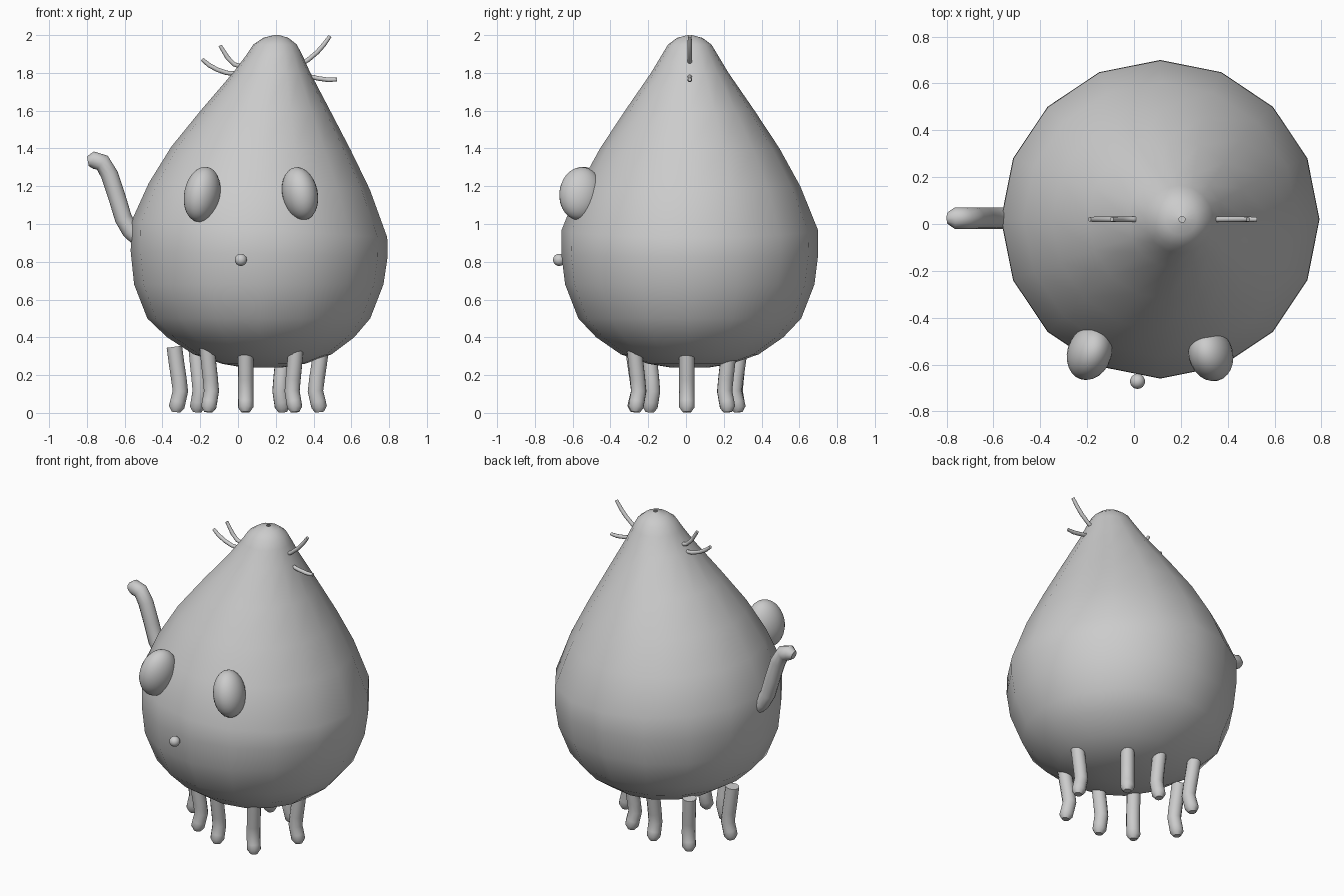
import bpy, bmesh, math
from mathutils import Vector

if "Cube" in bpy.data.objects:
    bpy.data.objects.remove(bpy.data.objects["Cube"])


def finish(obj, angle=75):
    bpy.ops.object.select_all(action='DESELECT')
    obj.select_set(True)
    bpy.context.view_layer.objects.active = obj
    bpy.ops.object.shade_smooth_by_angle(angle=math.radians(angle))


def tube(name, points, radius, tip=0.55):
    """Round tube along a path, narrowing at the last point."""
    curve = bpy.data.curves.new(name, 'CURVE')
    curve.dimensions = '3D'
    curve.bevel_depth = radius
    curve.bevel_resolution = 4
    curve.use_fill_caps = True
    spline = curve.splines.new('POLY')
    spline.points.add(len(points) - 1)
    for p, co in zip(spline.points, points):
        p.co = (*co, 1)
    spline.points[-1].radius = tip
    obj = bpy.data.objects.new(name, curve)
    bpy.context.collection.objects.link(obj)
    bpy.ops.object.select_all(action='DESELECT')
    obj.select_set(True)
    bpy.context.view_layer.objects.active = obj
    bpy.ops.object.convert(target='MESH')
    finish(bpy.context.view_layer.objects.active)


def ball(name, loc, scale, rot=(0, 0, 0)):
    bpy.ops.mesh.primitive_uv_sphere_add(segments=24, ring_count=14, location=loc, rotation=rot)
    obj = bpy.context.object
    obj.name = name
    obj.scale = scale
    finish(obj)


# Body: 16-sided leaning pear, rings of (z, centre x, radius, tilt)
RINGS = [(0.24, .13, .10, 0), (0.26, .135, .22, 0), (0.31, .13, .365, 0),
         (0.40, .12, .495, 0), (0.50, .11, .59, 0), (0.68, .11, .66, 0),
         (0.84, .112, .68, .02), (0.97, .112, .678, .06), (1.2, .113, .585, .03),
         (1.4, .122, .475, .02), (1.6, .145, .343, 0), (1.8, .178, .205, 0),
         (1.9, .193, .145, 0), (1.95, .196, .115, 0), (1.985, .2, .068, 0),
         (2.0, .205, .013, 0)]
SIDES = 16
bm = bmesh.new()
loops = []
for z, cx, r, tilt in RINGS:
    ring = []
    for i in range(SIDES):
        a = 2 * math.pi * i / SIDES
        ring.append(bm.verts.new((cx + r * math.cos(a), 0.02 + r * math.sin(a),
                                  z - tilt * r * math.cos(a))))
    loops.append(ring)
for low, high in zip(loops, loops[1:]):
    for i in range(SIDES):
        j = (i + 1) % SIDES
        bm.faces.new((low[i], low[j], high[j], high[i]))
bm.faces.new(loops[0][::-1])
mesh = bpy.data.meshes.new("body")
bm.to_mesh(mesh)
bm.free()
body = bpy.data.objects.new("body", mesh)
bpy.context.collection.objects.link(body)
finish(body)

# Eyes and mouth
R = math.radians
ball("eye_left", (-.19, -.55, 1.157), (.093, .118, .148), (R(-10), R(9), R(-18)))
ball("eye_right", (.328, -.557, 1.16), (.093, .115, .143), (R(-10), R(-10), R(14)))
ball("mouth", (.015, -.672, .81), (.032, .032, .032))

# Raised arm
tube("arm", [(-.53, .025, .93), (-.57, .025, .965), (-.607, .025, 1.03), (-.64, .025, 1.14),
             (-.68, .025, 1.26), (-.718, .025, 1.325), (-.765, .025, 1.338),
             (-.795, .025, 1.332)], .046)

# Hairs near the top, as (x, z) paths
HAIRS = [[(0, 1.795), (-.06, 1.80), (-.11, 1.817), (-.155, 1.842), (-.19, 1.872)],
         [(.03, 1.83), (-.02, 1.845), (-.055, 1.88), (-.095, 1.945)],
         [(.33, 1.845), (.37, 1.868), (.42, 1.91), (.455, 1.95), (.487, 1.995)],
         [(.38, 1.78), (.43, 1.77), (.48, 1.763), (.525, 1.765)]]
for i, path in enumerate(HAIRS):
    tube(f"hair_{i + 1}", [(x, .02, z) for x, z in path], .012, .8)

# Ring of bent legs, as foot positions
FEET = [(.43, .005), (.235, .22), (.04, .275), (-.215, .275),
        (-.325, .005), (-.155, -.19), (.04, -.27), (.3, -.265)]
for i, (x, y) in enumerate(FEET):
    out = Vector((x - .055, y - .005, 0)).normalized()
    foot = Vector((x, y, 0))
    path = [foot + out * d + Vector((0, 0, z)) for d, z in
            ((.012, .35), (0, .26), (-.012, .18), (-.02, .115), (-.007, .06), (0, .03), (.003, .004))]
    tube(f"leg_{i + 1}", path, .041)
